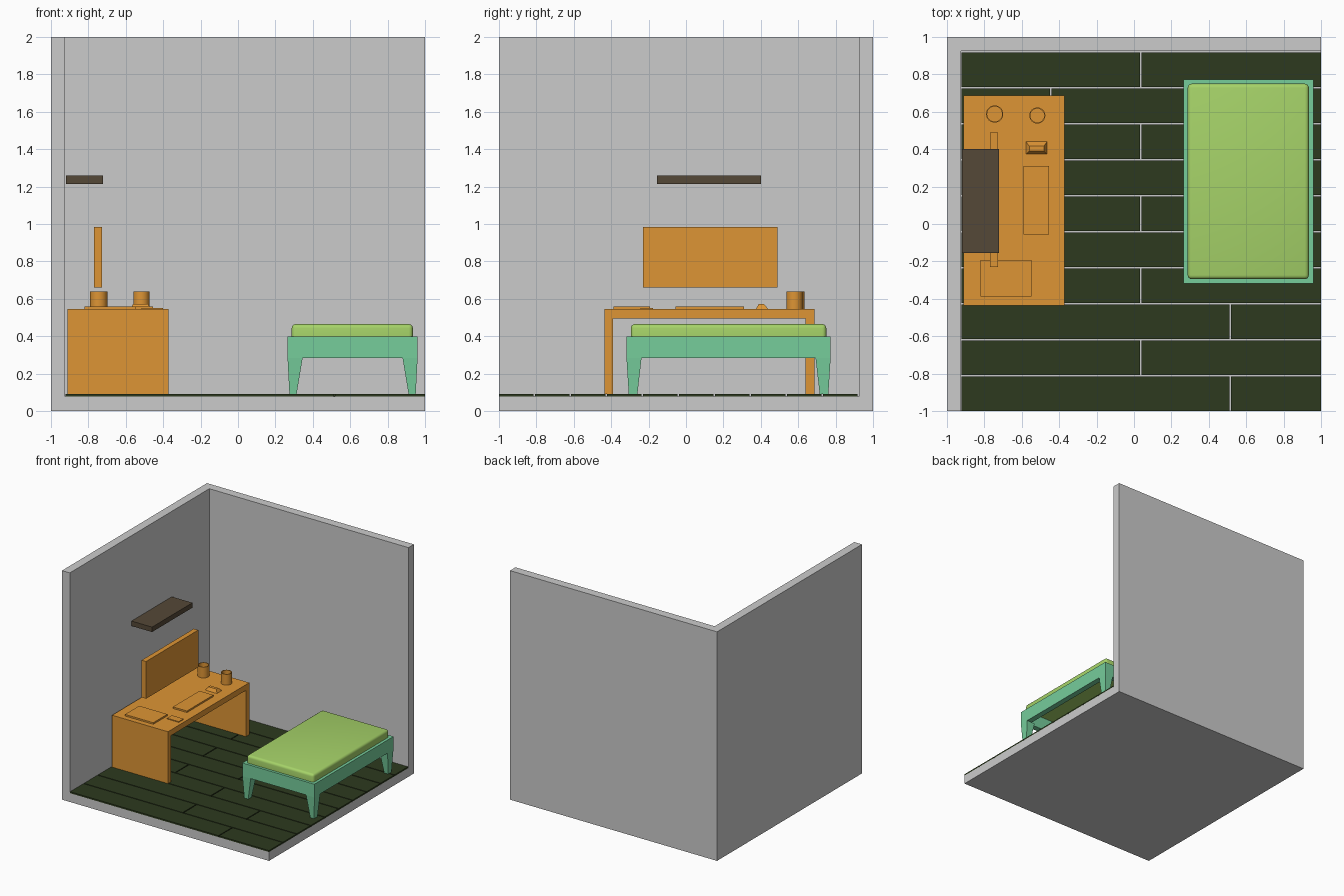
import bpy, bmesh
from mathutils import Matrix

if "Cube" in bpy.data.objects:
    bpy.data.objects.remove(bpy.data.objects["Cube"])


def material(name, rgb):
    m = bpy.data.materials.new(name)
    m.diffuse_color = (*rgb, 1)
    m.use_nodes = True
    m.node_tree.nodes["Principled BSDF"].inputs["Base Color"].default_value = m.diffuse_color
    return m


ORANGE = material("orange", (0.73, 0.30, 0.035))
FLOOR = material("dark_green", (0.026, 0.042, 0.013))
TEAL = material("teal", (0.18, 0.61, 0.33))
LIME = material("lime", (0.38, 0.65, 0.14))
BROWN = material("brown", (0.09, 0.065, 0.038))


def finish(bm, name, mat=None):
    bmesh.ops.recalc_face_normals(bm, faces=bm.faces)
    me = bpy.data.meshes.new(name)
    bm.to_mesh(me)
    bm.free()
    ob = bpy.data.objects.new(name, me)
    bpy.context.collection.objects.link(ob)
    if mat:
        me.materials.append(mat)
    return ob


def smooth(ob):
    bpy.ops.object.select_all(action='DESELECT')
    ob.select_set(True)
    bpy.context.view_layer.objects.active = ob
    bpy.ops.object.shade_smooth_by_angle()


def ring(bm, x, y, z):
    return [bm.verts.new(p) for p in ((x[0], y[0], z), (x[1], y[0], z),
                                      (x[1], y[1], z), (x[0], y[1], z))]


def bridge(bm, a, b):
    n = len(a)
    for i in range(n):
        bm.faces.new((a[i], a[(i + 1) % n], b[(i + 1) % n], b[i]))


def add_block(bm, x, y, z, top_x=None, top_y=None):
    a, b = ring(bm, x, y, z[0]), ring(bm, top_x or x, top_y or y, z[1])
    bridge(bm, a, b)
    bm.faces.new(a)
    bm.faces.new(b)


def block(name, x, y, z, mat=None, **top):
    bm = bmesh.new()
    add_block(bm, x, y, z, **top)
    return finish(bm, name, mat)


# Room corner: solid block with the interior cut away
room = block("room_walls", (-1, 1), (-1, 1), (0, 2))
cutter = block("room_cutter", (-0.925, 1.1), (-1.1, 0.925), (0.077, 2.1))
cutter.hide_render = True
mod = room.modifiers.new("interior", 'BOOLEAN')
mod.operation, mod.solver, mod.object = 'DIFFERENCE', 'EXACT', cutter
bpy.context.view_layer.objects.active = room
bpy.ops.object.modifier_apply(modifier="interior")
bpy.data.objects.remove(cutter)

# Floor planks with staggered joints
bm = bmesh.new()
pitch, gap = 0.1925, 0.008
for row in range(10):
    y = -1 + row * pitch
    joint = 0.035 if row % 2 else (0.515 if row < 4 else -0.445)
    for x0, x1 in ((-0.922, joint - gap / 2), (joint + gap / 2, 1)):
        add_block(bm, (x0, x1), (y, y + pitch - gap), (0.077, 0.09))
finish(bm, "floor_planks", FLOOR)

# Desk: U profile extruded across its depth
bm = bmesh.new()
profile = [(-0.435, 0.092), (-0.39, 0.092), (-0.39, 0.495), (0.64, 0.495),
           (0.64, 0.092), (0.687, 0.092), (0.687, 0.545), (-0.435, 0.545)]
a, b = [[bm.verts.new((x, y, z)) for y, z in profile] for x in (-0.912, -0.372)]
bridge(bm, a, b)
bm.faces.new(a)
bm.faces.new(b)
finish(bm, "desk", ORANGE)

# Desk items
block("screen", (-0.77, -0.727), (-0.23, 0.49), (0.66, 0.985), ORANGE)
block("keyboard", (-0.59, -0.455), (-0.055, 0.31), (0.545, 0.559), ORANGE)
block("notebook", (-0.82, -0.547), (-0.388, -0.192), (0.545, 0.559), ORANGE)
block("phone", (-0.515, -0.402), (-0.243, -0.177), (0.545, 0.552), ORANGE)
block("stapler", (-0.577, -0.465), (0.373, 0.44), (0.545, 0.573), ORANGE,
      top_x=(-0.56, -0.482), top_y=(0.39, 0.416))

# Hollow cups
for i, (x, y, r) in enumerate(((-0.745, 0.588, 0.046), (-0.517, 0.58, 0.043))):
    bm = bmesh.new()
    bmesh.ops.create_cone(bm, cap_ends=True, segments=32, radius1=r, radius2=r,
                          depth=0.095, matrix=Matrix.Translation((x, y, 0.5925)))
    top = max(bm.faces, key=lambda f: f.calc_center_median().z)
    bmesh.ops.inset_region(bm, faces=[top], thickness=0.006)
    ext = bmesh.ops.extrude_face_region(bm, geom=[top])
    verts = [g for g in ext["geom"] if isinstance(g, bmesh.types.BMVert)]
    bmesh.ops.translate(bm, verts=verts, vec=(0, 0, -0.08))
    if top.is_valid:
        bm.faces.remove(top)
    smooth(finish(bm, f"cup_{i + 1}", ORANGE))

# Wall shelf
block("wall_shelf", (-0.92, -0.722), (-0.155, 0.402), (1.215, 1.258), BROWN)

# Bed frame: open rectangular rail and four tapered legs
bm = bmesh.new()
X, Y, T = (0.265, 0.96), (-0.318, 0.773), 0.05
inx, iny = (X[0] + T, X[1] - T), (Y[0] + T, Y[1] - T)
loops = [ring(bm, X, Y, 0.283), ring(bm, X, Y, 0.398),
         ring(bm, inx, iny, 0.398), ring(bm, inx, iny, 0.283)]
for i in range(4):
    bridge(bm, loops[i], loops[(i + 1) % 4])


def span(edge, sign, near, far):
    return tuple(sorted((edge + sign * near, edge + sign * far)))


for ex, sx in ((X[0], 1), (X[1], -1)):
    for ey, sy in ((Y[0], 1), (Y[1], -1)):
        add_block(bm, span(ex, sx, 0.01, 0.048), span(ey, sy, 0.012, 0.058), (0.09, 0.283),
                  top_x=span(ex, sx, 0, 0.08), top_y=span(ey, sy, 0, 0.08))
finish(bm, "bed_frame", TEAL)

# Mattress with rounded edges
bm = bmesh.new()
add_block(bm, (0.287, 0.935), (-0.295, 0.75), (0.395, 0.465))
edges = [e for e in bm.edges if max(v.co.z for v in e.verts) > 0.45]
bmesh.ops.bevel(bm, geom=edges, offset=0.022, segments=4, profile=0.5, affect='EDGES')
smooth(finish(bm, "mattress", LIME))
